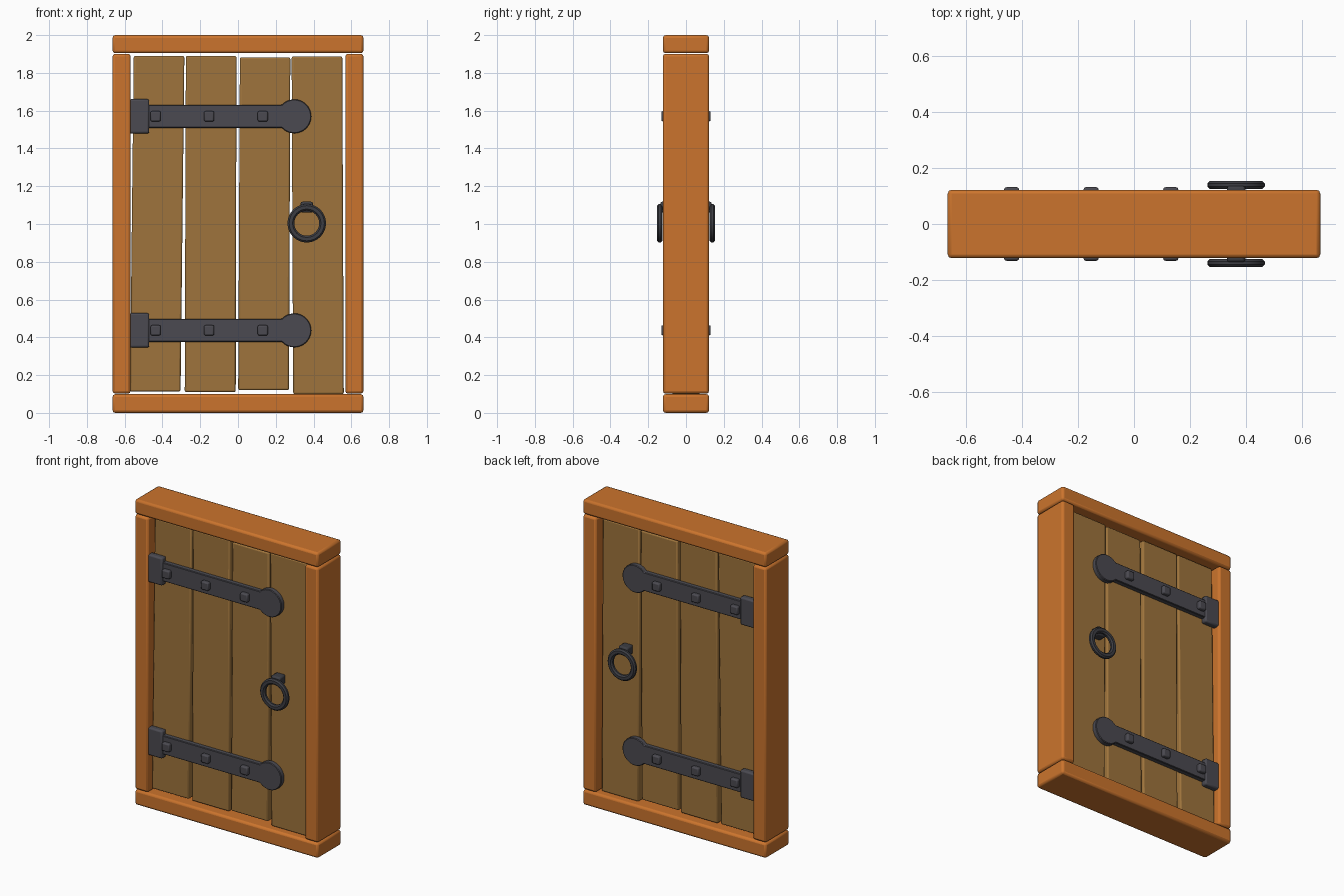
import bpy, bmesh, math

if "Cube" in bpy.data.objects:
    bpy.data.objects.remove(bpy.data.objects["Cube"])


def material(name, rgb):
    m = bpy.data.materials.new(name)
    m.diffuse_color = (*rgb, 1)
    m.use_nodes = True
    m.node_tree.nodes["Principled BSDF"].inputs["Base Color"].default_value = m.diffuse_color
    return m


FRAME = material("orange wood", (0.60, 0.175, 0.026))
PLANK = material("brown wood", (0.345, 0.175, 0.045))
IRON = material("grey iron", (0.070, 0.068, 0.082))
DARK = material("dark iron", (0.046, 0.047, 0.056))


def finish(name, bm, mat, bevel=0, segments=2):
    bmesh.ops.recalc_face_normals(bm, faces=bm.faces)
    me = bpy.data.meshes.new(name)
    bm.to_mesh(me)
    bm.free()
    me.materials.append(mat)
    ob = bpy.data.objects.new(name, me)
    bpy.context.collection.objects.link(ob)
    if bevel:
        b = ob.modifiers.new("soft edges", 'BEVEL')
        b.width, b.segments = bevel, segments
        b.limit_method, b.angle_limit = 'ANGLE', math.radians(35)
    bpy.ops.object.select_all(action='DESELECT')
    ob.select_set(True)
    bpy.context.view_layer.objects.active = ob
    bpy.ops.object.shade_smooth_by_angle(angle=math.radians(30))
    return ob


def slab(name, outline, y0, y1, mat, bevel, segments=2):
    """Extrude an x-z outline from y0 to y1."""
    bm = bmesh.new()
    face = bm.faces.new([bm.verts.new((x, y0, z)) for x, z in outline])
    ext = bmesh.ops.extrude_face_region(bm, geom=[face])["geom"]
    verts = [v for v in ext if isinstance(v, bmesh.types.BMVert)]
    bmesh.ops.translate(bm, verts=verts, vec=(0, y1 - y0, 0))
    return finish(name, bm, mat, bevel, segments)


def rect(x0, x1, z0, z1):
    return [(x0, z0), (x1, z0), (x1, z1), (x0, z1)]


# Outer frame
W, D = 0.664, 0.122
slab("frame_sill", rect(-W, W, 0, 0.099), -D, D, FRAME, 0.014)
slab("frame_lintel", rect(-W, W, 1.904, 2), -D, D, FRAME, 0.014)
slab("frame_left_jamb", rect(-W, -0.568, 0.102, 1.901), -D, D, FRAME, 0.014)
slab("frame_right_jamb", rect(0.568, W, 0.102, 1.901), -D, D, FRAME, 0.014)

# Slightly crooked planks: bottom x pair, top x pair, z range
planks = [(-0.572, -0.304, -0.552, -0.284, 0.113, 1.890),
          (-0.282, -0.012, -0.276, -0.008, 0.110, 1.890),
          (0.001, 0.270, 0.010, 0.277, 0.120, 1.882),
          (0.292, 0.560, 0.284, 0.552, 0.099, 1.887)]
for i, (a, b, c, d, z0, z1) in enumerate(planks):
    slab(f"plank_{i + 1}", [(a, z0), (b, z0), (d, z1), (c, z1)],
         -0.076, 0.076, PLANK, 0.009)


def pull_ring(name, cx, cy, cz, radius, half_w, half_d, steps=32):
    """Ring around the y axis with a chamfered cross-section."""
    bm = bmesh.new()
    section = [(1, .4), (.5, 1), (-.5, 1), (-1, .4), (-1, -.4), (-.5, -1), (.5, -1), (1, -.4)]
    loops = []
    for i in range(steps):
        t = 2 * math.pi * i / steps
        loops.append([bm.verts.new((cx + (radius + u * half_w) * math.cos(t), cy + v * half_d,
                                    cz + (radius + u * half_w) * math.sin(t)))
                      for u, v in section])
    for i in range(steps):
        p, q = loops[i], loops[(i + 1) % steps]
        for j in range(8):
            k = (j + 1) % 8
            bm.faces.new((p[j], p[k], q[k], q[j]))
    finish(name, bm, DARK)


# Ironwork repeated on both sides of the door
for side, s in (("front", -1), ("back", 1)):
    for level, z in (("upper", 1.570), ("lower", 0.437)):
        tag = f"{side}_{level}"
        # Strap bar ending in a round disc
        r, h, cx = 0.090, 0.061, 0.298
        a = math.pi - math.asin(h / r)
        arc = [(cx + r * math.cos(t), z + r * math.sin(t))
               for t in (-a + 2 * a * i / 28 for i in range(29))]
        slab(f"{tag}_strap", [(-0.55, z + h), (-0.55, z - h)] + arc,
             s * 0.070, s * 0.106, IRON, 0.004, 1)
        # Hinge plate beside the jamb
        slab(f"{tag}_hinge_plate", rect(-0.576, -0.470, z - 0.091, z + 0.091),
             s * 0.070, s * 0.114, IRON, 0.010)
        # Square studs
        for i, x in enumerate((-0.436, -0.153, 0.131)):
            slab(f"{tag}_stud_{i + 1}", rect(x - .027, x + .027, z - .027, z + .027),
                 s * 0.098, s * 0.131, IRON, 0.008)
    # Pull ring and its holder
    pull_ring(f"{side}_pull_ring", 0.364, s * 0.139, 1.004, 0.084, 0.018, 0.015)
    slab(f"{side}_ring_holder", rect(0.331, 0.397, 1.060, 1.118),
         s * 0.070, s * 0.136, DARK, 0.010)
